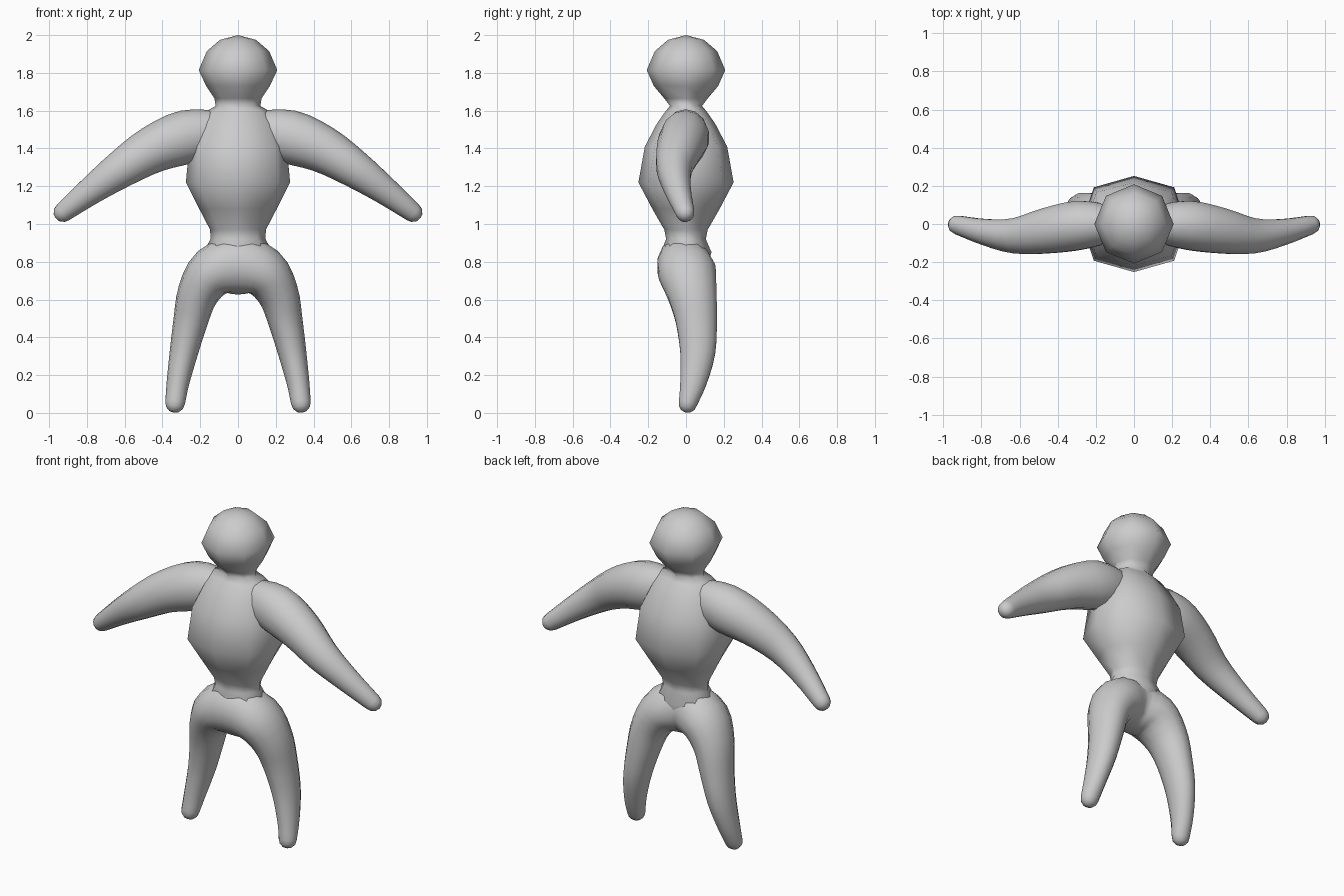
import bpy, bmesh, math
from mathutils import Vector

cube = bpy.data.objects.get("Cube")
if cube:
    bpy.data.objects.remove(cube)

CLAY = (0.6, 0.6, 0.6, 1)
clay = bpy.data.materials.new("grey_clay")
clay.use_nodes = True
clay.diffuse_color = CLAY
clay.node_tree.nodes["Principled BSDF"].inputs["Base Color"].default_value = CLAY


def skin(name, rings):
    """Bridge a list of point rings; one-point rings become tips."""
    bm = bmesh.new()
    loops = [[bm.verts.new(p) for p in ring] for ring in rings]
    for a, b in zip(loops, loops[1:]):
        n = max(len(a), len(b))
        for i in range(n):
            j = (i + 1) % n
            quad = [a[i % len(a)], a[j % len(a)], b[j % len(b)], b[i % len(b)]]
            bm.faces.new(list(dict.fromkeys(quad)))
    for end in (loops[0], loops[-1]):
        if len(end) > 2:
            bm.faces.new(end)
    bmesh.ops.recalc_face_normals(bm, faces=bm.faces)
    for f in bm.faces:
        f.smooth = len(f.verts) < 5
    mesh = bpy.data.meshes.new(name)
    bm.to_mesh(mesh)
    bm.free()
    mesh.materials.append(clay)
    obj = bpy.data.objects.new(name, mesh)
    bpy.context.collection.objects.link(obj)
    return obj


def lathe(name, profile, sides=8):
    """Profile rows: height, half width, half depth, fullness of the diagonals."""
    rings = []
    for z, rx, ry, full in profile:
        if rx == 0:
            rings.append([Vector((0, 0, z))])
            continue
        ring = []
        for i in range(sides):
            a = math.tau * i / sides
            k = full if i % 2 else 1
            ring.append(Vector((rx * k * math.cos(a), ry * k * math.sin(a), z)))
        rings.append(ring)
    return skin(name, rings)


def spline(p, steps=3):
    """Catmull-Rom refinement of centre and radius rows."""
    p = [Vector(q) for q in p]
    ext = [p[0] * 2 - p[1]] + p + [p[-1] * 2 - p[-2]]
    out = []
    for a, b, c, d in zip(ext, ext[1:], ext[2:], ext[3:]):
        for s in range(steps):
            t = s / steps
            out.append(0.5 * (2 * b + (c - a) * t + (2 * a - 5 * b + 4 * c - d) * t ** 2
                              + (3 * b - a - 3 * c + d) * t ** 3))
    return out + [p[-1]]


def limb(name, path, round_start=False, sides=14):
    """Path rows: x, y, z, radius across, radius in depth; rounded at the ends."""
    rows = spline(path)
    rings = []

    def ring(c, t, ra, rd):
        across = t.cross(Vector((0, 1, 0))).normalized()
        depth = across.cross(t).normalized()
        return [c + across * ra * math.cos(math.tau * i / sides)
                + depth * rd * math.sin(math.tau * i / sides) for i in range(sides)]

    def cap(row, t):
        c, ra, rd = Vector(row[:3]), row[3], row[4]
        out = [ring(c + t * ra * math.sin(a), t, ra * math.cos(a), rd * math.cos(a))
               for a in (math.radians(30), math.radians(60))]
        return out + [[c + t * ra]]

    for i, row in enumerate(rows):
        t = (Vector(rows[min(i + 1, len(rows) - 1)][:3])
             - Vector(rows[max(i - 1, 0)][:3])).normalized()
        if i == 0 and round_start:
            # keep the ring direction steady so the cap lines up
            for r in reversed(cap(row, -t)):
                if len(r) > 1:
                    c = sum(r, Vector()) / sides
                    k = (r[0] - c).length
                    r = ring(c, t, k, k * row[4] / row[3])
                rings.append(r)
        rings.append(ring(Vector(row[:3]), t, row[3], row[4]))
    rings += cap(rows[-1], t)
    return skin(name, rings)


# Head, neck, chest and waist
lathe("head_and_torso", [
    (2.0, 0, 0, 1), (1.975, 0.095, 0.095, 1), (1.915, 0.165, 0.165, 1),
    (1.815, 0.208, 0.208, 1), (1.73, 0.168, 0.17, 1), (1.665, 0.125, 0.115, 1),
    (1.625, 0.118, 0.085, 1), (1.595, 0.17, 0.11, 1.02), (1.53, 0.21, 0.155, 1.06),
    (1.41, 0.258, 0.218, 1.08), (1.22, 0.276, 0.252, 1.08), (1.08, 0.205, 0.178, 1.05),
    (0.97, 0.148, 0.115, 1.02), (0.92, 0.145, 0.105, 1), (0.85, 0.185, 0.135, 1),
    (0.77, 0.15, 0.11, 1)])

# Arms
arm = [(0.08, 0.0, 1.49, 0.11, 0.09), (0.27, -0.005, 1.462, 0.142, 0.13),
       (0.45, -0.035, 1.395, 0.125, 0.122), (0.62, -0.062, 1.29, 0.1, 0.095),
       (0.78, -0.042, 1.175, 0.074, 0.07), (0.925, -0.005, 1.062, 0.052, 0.05)]
for side, s in (("left", 1), ("right", -1)):
    limb(side + "_arm", [(s * x, *rest) for x, *rest in arm])

# Legs joined through the hips as one arch
leg = [(0.333, 0.01, 0.052, 0.052, 0.05), (0.318, 0.038, 0.16, 0.06, 0.071),
       (0.287, 0.062, 0.32, 0.075, 0.095), (0.25, 0.055, 0.49, 0.092, 0.112),
       (0.212, 0.033, 0.63, 0.11, 0.133), (0.132, 0.006, 0.745, 0.137, 0.155)]
crotch = [(0, -0.015, 0.782, 0.155, 0.14)]
limb("hips_and_legs", leg + crotch + [(-x, *rest) for x, *rest in reversed(leg)],
     round_start=True)
